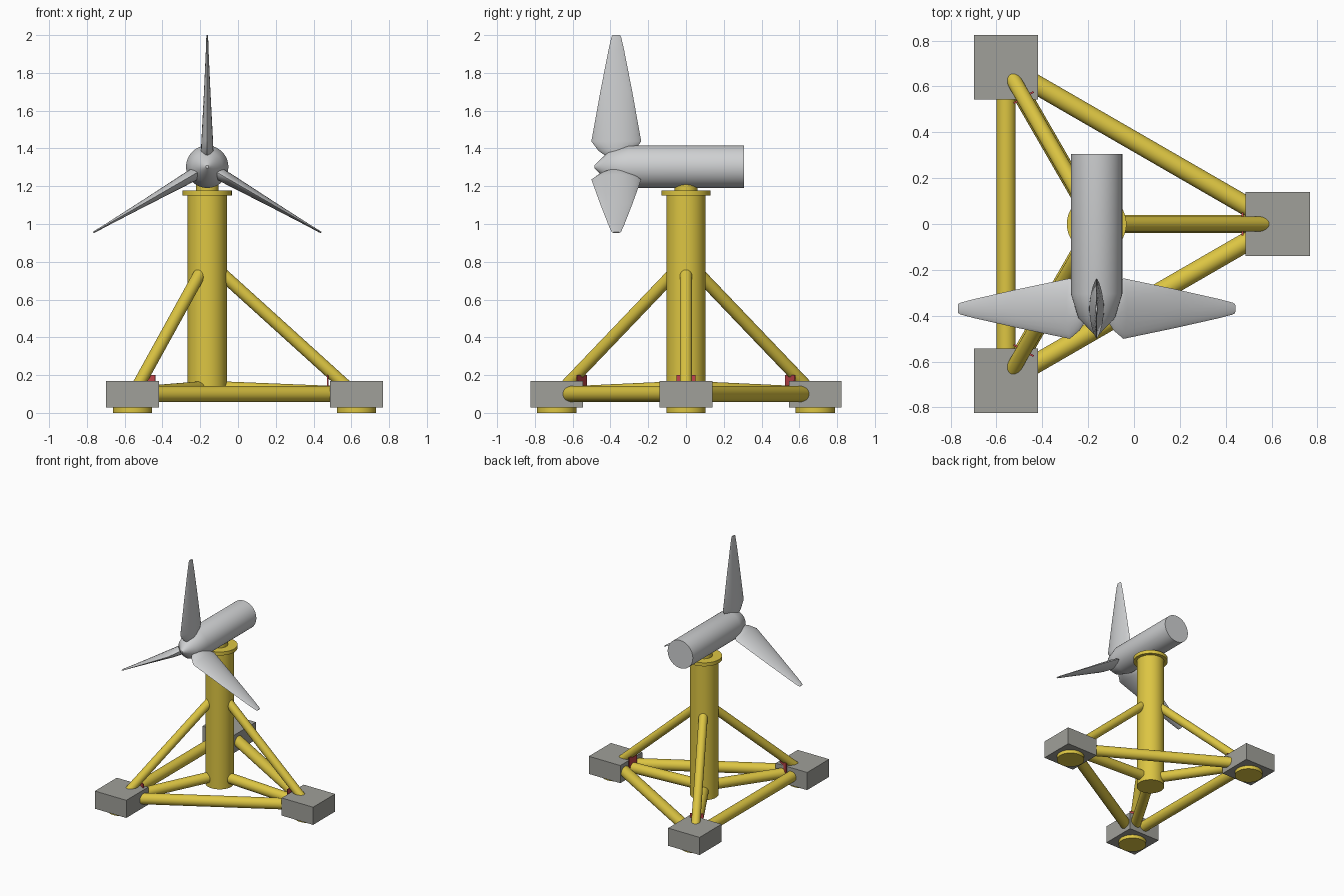
import bpy, bmesh, math
from mathutils import Vector, Matrix

if "Cube" in bpy.data.objects:
    bpy.data.objects.remove(bpy.data.objects["Cube"])

TX = -0.163          # tower axis x
HUB_Z = 1.303        # rotor axis height
ARM = 0.79           # tower axis to float centre
ANGLES = {"right": 0, "back_left": 120, "front_left": 240}


def material(name, rgb):
    m = bpy.data.materials.new(name)
    m.diffuse_color = (*rgb, 1)
    m.use_nodes = True
    m.node_tree.nodes["Principled BSDF"].inputs["Base Color"].default_value = m.diffuse_color
    return m


YELLOW = material("yellow paint", (0.72, 0.56, 0.055))
WHITE = material("light grey", (0.62, 0.63, 0.64))
GREY = material("block grey", (0.35, 0.35, 0.32))
RED = material("red marker", (0.55, 0.06, 0.07))


def finish(name, bm, mat, smooth=True):
    bmesh.ops.recalc_face_normals(bm, faces=bm.faces)
    me = bpy.data.meshes.new(name)
    bm.to_mesh(me)
    bm.free()
    me.materials.append(mat)
    ob = bpy.data.objects.new(name, me)
    bpy.context.collection.objects.link(ob)
    if smooth:
        bpy.ops.object.select_all(action='DESELECT')
        ob.select_set(True)
        bpy.context.view_layer.objects.active = ob
        bpy.ops.object.shade_smooth_by_angle(angle=math.radians(32))
    return ob


def tube(name, a, b, r, mat, segs=40):
    a, b = Vector(a), Vector(b)
    d = b - a
    bm = bmesh.new()
    rot = d.to_track_quat('Z', 'Y').to_matrix().to_4x4()
    bmesh.ops.create_cone(bm, cap_ends=True, segments=segs, radius1=r, radius2=r,
                          depth=d.length, matrix=Matrix.Translation((a + b) / 2) @ rot)
    return finish(name, bm, mat)


def box(name, centre, size, mat, turn=0):
    bm = bmesh.new()
    m = (Matrix.Translation(centre) @ Matrix.Rotation(turn, 4, 'Z')
         @ Matrix.Diagonal((*size, 1)))
    bmesh.ops.create_cube(bm, size=1, matrix=m)
    return finish(name, bm, mat, smooth=False)


def loft(name, rings, mat):
    """Skin a list of equal-length point rings and cap both ends."""
    bm = bmesh.new()
    vs = [[bm.verts.new(p) for p in ring] for ring in rings]
    n = len(vs[0])
    for lo, hi in zip(vs, vs[1:]):
        for i in range(n):
            j = (i + 1) % n
            bm.faces.new((lo[i], lo[j], hi[j], hi[i]))
    bm.faces.new(vs[0])
    bm.faces.new(vs[-1])
    return finish(name, bm, mat)


def polar(radius, degrees, z):
    t = math.radians(degrees)
    return (TX + radius * math.cos(t), radius * math.sin(t), z)


# Tower, top flange and the short bearing under the nacelle
tube("tower", (TX, 0, 0.06), (TX, 0, 1.16), 0.104, YELLOW, 48)
tube("tower_flange", (TX, 0, 1.15), (TX, 0, 1.178), 0.13, YELLOW, 48)
tube("yaw_bearing", (TX, 0, 1.17), (TX, 0, 1.21), 0.06, YELLOW)

# Floats with their foot, radial pipe, brace and marker plate
for side, ang in ANGLES.items():
    cx, cy, _ = polar(ARM, ang, 0)
    box(side + "_float", (cx, cy, 0.099), (0.28, 0.28, 0.142), GREY)
    tube(side + "_foot", (cx, cy, 0), (cx, cy, 0.06), 0.104, YELLOW)
    tube(side + "_radial_pipe", polar(0.05, ang, 0.128), polar(ARM - 0.05, ang, 0.1),
         0.04, YELLOW)
    tube(side + "_brace", polar(0.05, ang, 0.762), polar(0.75, ang, 0.128), 0.033, YELLOW)
    box(side + "_marker_plate", polar(0.637, ang, 0.15), (0.008, 0.1, 0.1), RED,
        math.radians(ang))

# Perimeter pipes between floats
keys = list(ANGLES)
for i, k in enumerate(keys):
    nxt = keys[(i + 1) % 3]
    tube(k + "_to_" + nxt + "_pipe", polar(ARM, ANGLES[k], 0.1),
         polar(ARM, ANGLES[nxt], 0.1), 0.042, YELLOW)

# Nacelle and hub nose, turned about the rotor axis: (y, radius)
profile = [(0.306, 0.112), (-0.305, 0.112), (-0.41, 0.08), (-0.485, 0.008)]
N = 48
loft("nacelle", [[(TX + r * math.cos(2 * math.pi * i / N), y,
                   HUB_Z + r * math.sin(2 * math.pi * i / N)) for i in range(N)]
                 for y, r in profile], WHITE)

# Blades: (distance from axis, half chord, half thickness), lens section
sections = [(0.06, 0.06, 0.026), (0.085, 0.095, 0.033), (0.135, 0.132, 0.031),
            (0.40, 0.084, 0.017), (0.62, 0.041, 0.007), (0.685, 0.026, 0.005),
            (0.697, 0.02, 0.004)]
for b, deg in enumerate((0, 120, 240)):
    spin = (Matrix.Translation((TX, -0.369, HUB_Z))
            @ Matrix.Rotation(math.radians(deg), 4, 'Y'))
    rings = []
    for dist, chord, thick in sections:
        ring = []
        for i in range(24):
            a = 2 * math.pi * i / 24
            s = math.sin(a)
            ring.append(spin @ Vector((thick * s * abs(s) ** 0.6, chord * math.cos(a), dist)))
        rings.append(ring)
    loft("blade_%d" % (b + 1), rings, WHITE)
